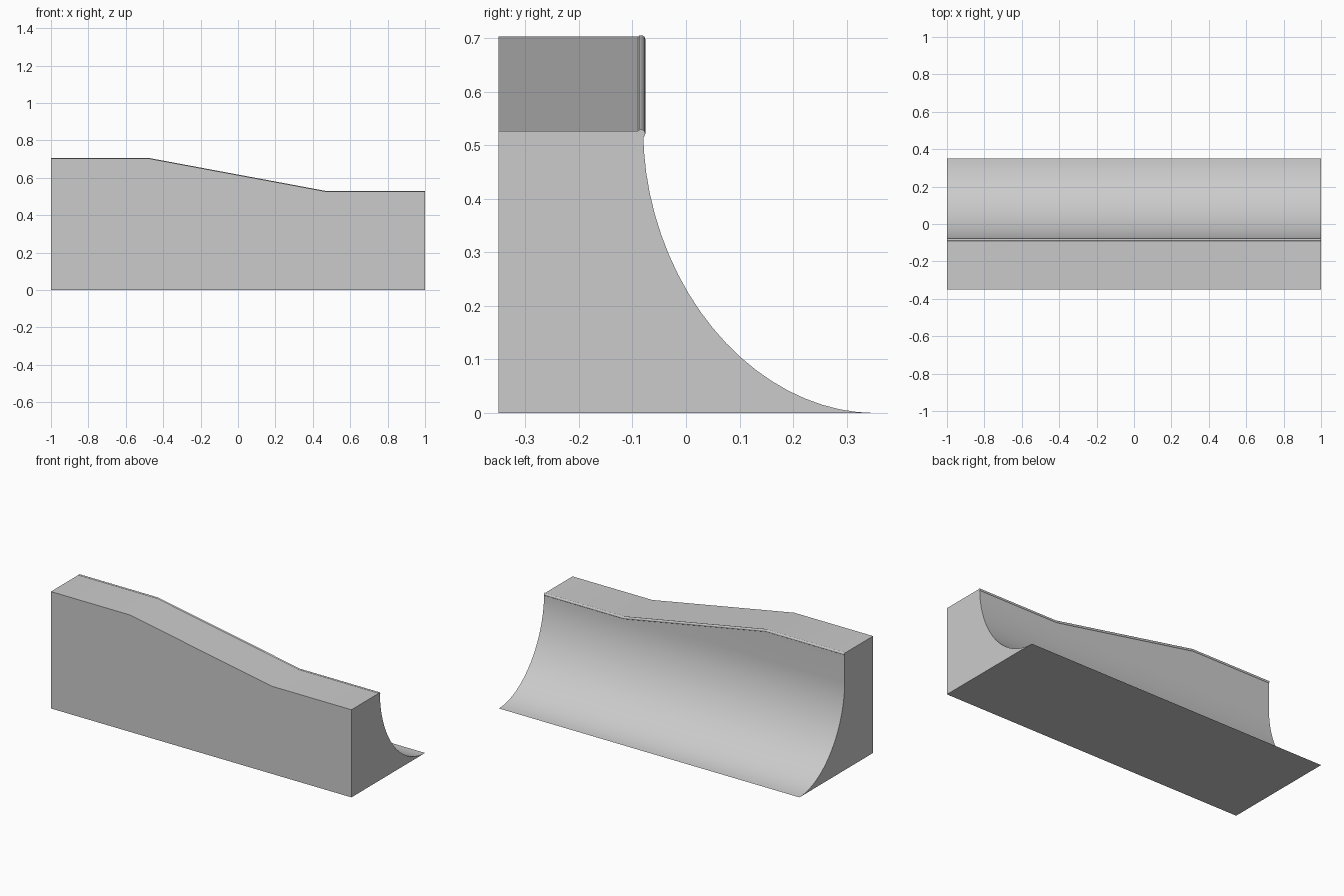
import bpy, bmesh, math

if "Cube" in bpy.data.objects:
    bpy.data.objects.remove(bpy.data.objects["Cube"])

FRONT, LIP, TOE = -0.35, -0.08, 0.35      # y of back wall, ramp lip, ramp toe
HIGH, LOW = 0.703, 0.527                  # deck heights
STATIONS = [(-1, HIGH), (-0.475, HIGH), (0.47, LOW), (1, LOW)]
SEGMENTS, POWER = 20, 1.93


def ramp_curve():
    """Quarter curve from the toe up to the vertical lip, as (y, z)."""
    pts = []
    for i in range(SEGMENTS + 1):
        a = math.pi / 2 * i / SEGMENTS
        y = TOE - (TOE - LIP) * max(math.sin(a), 0) ** (2 / POWER)
        z = LOW * (1 - max(math.cos(a), 0) ** (2 / POWER))
        pts.append((y, z))
    return pts


def activate(obj):
    bpy.ops.object.select_all(action='DESELECT')
    obj.select_set(True)
    bpy.context.view_layer.objects.active = obj


# Ramp body: one cross-section per station, bridged along x and capped
bm = bmesh.new()
rings = []
for x, top in STATIONS:
    section = [(FRONT, 0)] + ramp_curve() + [(LIP, top), (FRONT, top)]
    rings.append([bm.verts.new((x, y, z)) for y, z in section])
n = len(rings[0])
for a, b in zip(rings, rings[1:]):
    for i in range(n):
        j = (i + 1) % n
        bm.faces.new((a[i], a[j], b[j], b[i]))
bm.faces.new(rings[0])
bm.faces.new(rings[-1])
bmesh.ops.remove_doubles(bm, verts=bm.verts, dist=0.0005)
bmesh.ops.recalc_face_normals(bm, faces=bm.faces)
mesh = bpy.data.meshes.new("ramp_body")
bm.to_mesh(mesh)
bm.free()
body = bpy.data.objects.new("ramp_body", mesh)
bpy.context.collection.objects.link(body)
activate(body)
bpy.ops.object.shade_smooth_by_angle(angle=math.radians(30))

# Coping: round rail following the lip
curve = bpy.data.curves.new("coping_rail", 'CURVE')
curve.dimensions = '3D'
curve.bevel_depth = 0.008
curve.bevel_resolution = 3
curve.use_fill_caps = True
spline = curve.splines.new('POLY')
spline.points.add(len(STATIONS) - 1)
for p, (x, top) in zip(spline.points, STATIONS):
    p.co = (x, LIP - 0.004, top - 0.005, 1)
rail = bpy.data.objects.new("coping_rail", curve)
bpy.context.collection.objects.link(rail)
activate(rail)
bpy.ops.object.convert(target='MESH')
bpy.ops.object.shade_smooth_by_angle(angle=math.radians(50))
